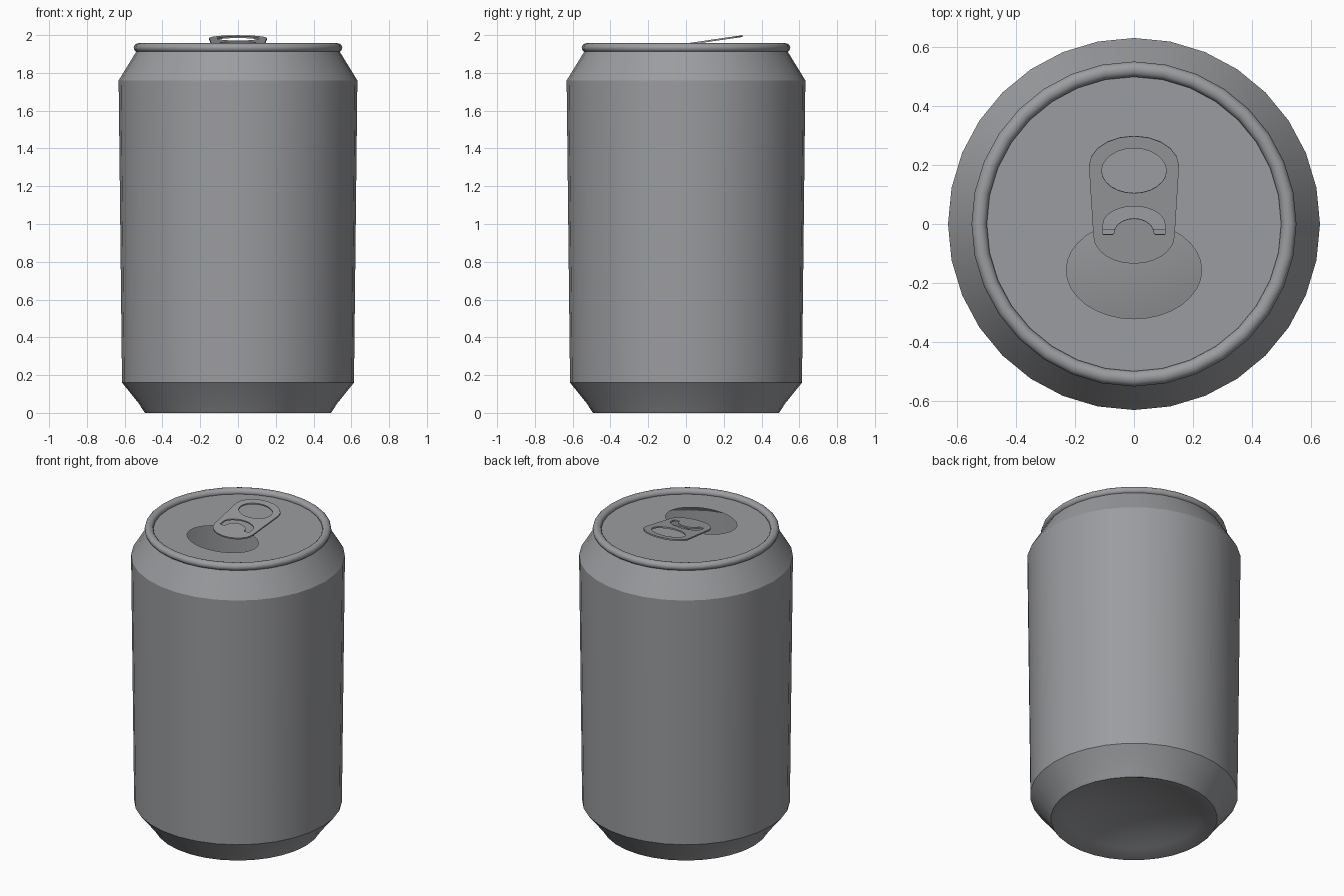
import bpy, bmesh, math
from mathutils import Matrix, Vector

if "Cube" in bpy.data.objects:
    bpy.data.objects.remove(bpy.data.objects["Cube"])

SIDES = 32
metal = bpy.data.materials.new("grey_aluminium")
metal.diffuse_color = (0.33, 0.335, 0.35, 1)
metal.use_nodes = True
metal.node_tree.nodes["Principled BSDF"].inputs["Base Color"].default_value = metal.diffuse_color


def finish(name, bm, angle):
    mesh = bpy.data.meshes.new(name)
    bm.normal_update()
    bm.to_mesh(mesh)
    bm.free()
    mesh.materials.append(metal)
    for p in mesh.polygons:
        p.use_smooth = True
    mesh.set_sharp_from_angle(angle=math.radians(angle))
    obj = bpy.data.objects.new(name, mesh)
    bpy.context.collection.objects.link(obj)
    return obj


def lathe(name, profile, angle, closed=False):
    """Revolve (radius, z) points about the z axis."""
    bm = bmesh.new()
    vs = [bm.verts.new((r, 0, z)) for r, z in profile]
    pairs = list(zip(vs, vs[1:])) + ([(vs[-1], vs[0])] if closed else [])
    edges = [bm.edges.new(p) for p in pairs]
    bmesh.ops.spin(bm, geom=vs + edges, cent=(0, 0, 0), axis=(0, 0, 1),
                   angle=2 * math.pi, steps=SIDES, use_merge=False)
    bmesh.ops.remove_doubles(bm, verts=bm.verts, dist=0.0005)
    bmesh.ops.recalc_face_normals(bm, faces=bm.faces)
    return finish(name, bm, angle)


def arc(cx, cy, rx, ry, a0, a1, n):
    return [(cx + rx * math.cos(math.radians(a0 + (a1 - a0) * i / n)),
             cy + ry * math.sin(math.radians(a0 + (a1 - a0) * i / n)))
            for i in range(n + 1)]


def plate(loops, z):
    """Flat sheet: first loop is the outline, the others are holes."""
    bm = bmesh.new()
    for loop in loops:
        vs = [bm.verts.new((x, y, z)) for x, y in loop]
        for a, b in zip(vs, vs[1:] + vs[:1]):
            bm.edges.new((a, b))
    bmesh.ops.triangle_fill(bm, use_beauty=True, use_dissolve=False,
                            edges=bm.edges[:], normal=(0, 0, 1))
    bm.normal_update()
    for f in bm.faces:
        if f.normal.z < 0:
            f.normal_flip()
    return bm


# Hollow body with domed base, tapered foot and shoulder
dome = [(0.485 * i / 6, 0.10 * (1 - (i / 6) ** 2)) for i in range(7)]
lathe("can_body", dome + [(0.492, 0.0), (0.503, 0.015), (0.525, 0.05),
                          (0.614, 0.16), (0.632, 1.76), (0.528, 1.93)], 25)

# Rolled rim
rim = [(0.526 + 0.026 * math.cos(t), 1.933 + 0.024 * math.sin(t))
       for t in (2 * math.pi * i / 12 for i in range(12))]
lathe("rim", rim, 60, closed=True)

# Lid with the open drinking hole
LID_Z = 1.926
mouth = [(x, min(y, -0.02)) for x, y in arc(0, -0.157, 0.23, 0.165, 0, 360, 32)[:-1]]
lid_edge = arc(0, 0, 0.515, 0.515, 0, 360, SIDES)[:-1]
finish("lid", plate([lid_edge, mouth], LID_Z), 25)

# Tilted pull tab with a finger hole and a crescent slot
outline = (arc(0, 0.20, 0.153, 0.103, 0, 180, 10)
           + arc(0, -0.04, 0.138, 0.095, 180, 360, 12))
finger = arc(0, 0.184, 0.11, 0.077, 0, 360, 24)[:-1]
slot = ([(0.105, -0.035)] + arc(0, 0.0, 0.105, 0.062, 0, 180, 12)
        + [(-0.105, -0.035), (-0.072, -0.035)]
        + arc(0, -0.03, 0.068, 0.05, 180, 0, 10) + [(0.072, -0.035)])
bm = plate([outline, finger, slot], 0)
top = bmesh.ops.extrude_face_region(bm, geom=bm.faces[:])["geom"]
bmesh.ops.translate(bm, vec=(0, 0, 0.009),
                    verts=[g for g in top if isinstance(g, bmesh.types.BMVert)])
bmesh.ops.recalc_face_normals(bm, faces=bm.faces)
tilt = math.atan(0.145)
bmesh.ops.transform(bm, matrix=Matrix.Translation(Vector((0, 0, 1.947)))
                    @ Matrix.Rotation(tilt, 4, 'X'), verts=bm.verts)
finish("pull_tab", bm, 30)
